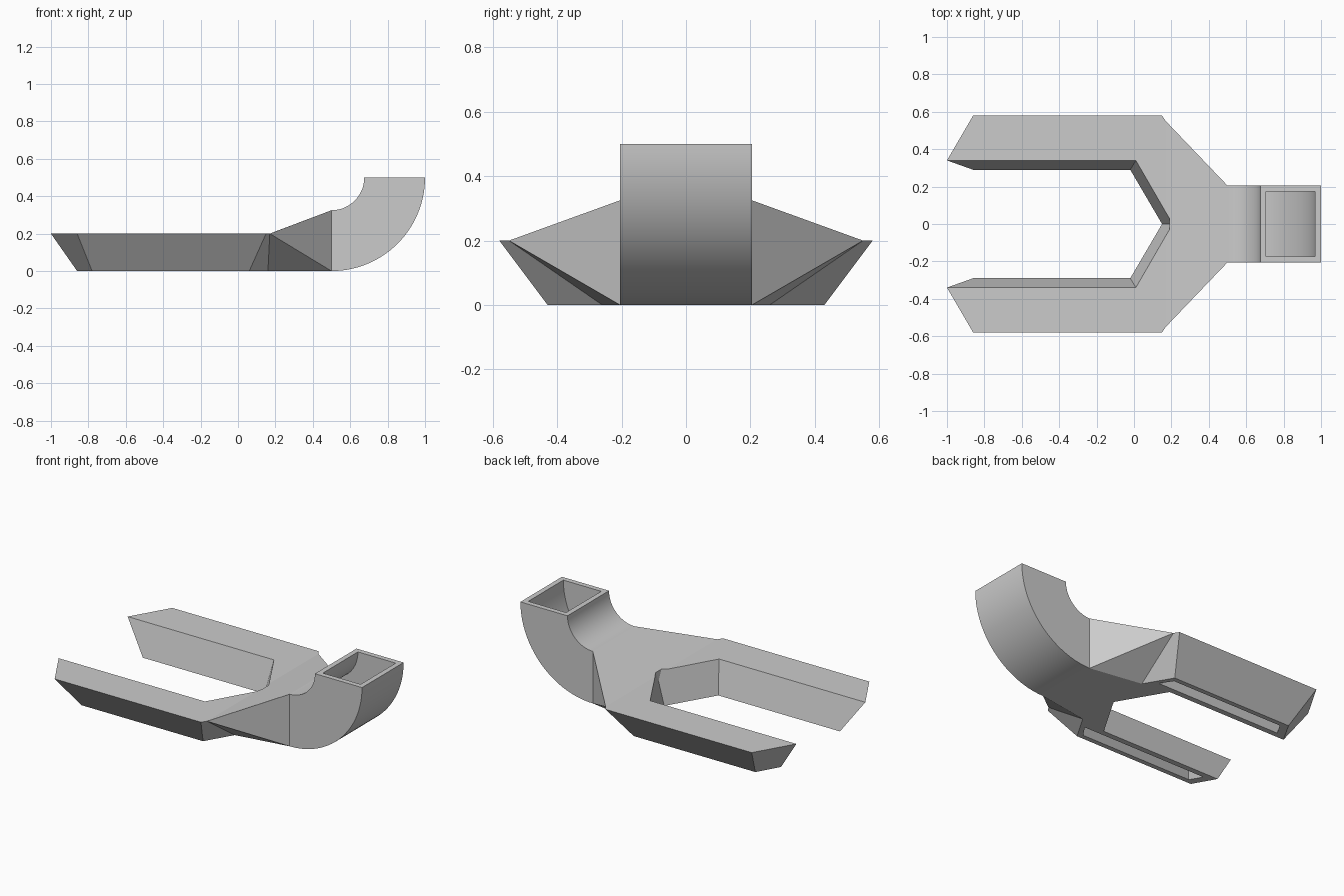
import bpy, bmesh, math

cube = bpy.data.objects.get("Cube")
if cube:
    bpy.data.objects.remove(cube, do_unlink=True)

grey = bpy.data.materials.new("light grey plastic")
grey.use_nodes = True
COLOUR = (0.6, 0.6, 0.6, 1)
grey.diffuse_color = COLOUR
grey.node_tree.nodes["Principled BSDF"].inputs["Base Color"].default_value = COLOUR


def finish(name, bm):
    """Turn a bmesh into a named object with the shared material."""
    mesh = bpy.data.meshes.new(name)
    bm.to_mesh(mesh)
    bm.free()
    mesh.materials.append(grey)
    obj = bpy.data.objects.new(name, mesh)
    bpy.context.collection.objects.link(obj)
    return obj


# Forked body: one half from named corners, mirrored across y = 0
TOP, ROOF = 0.2, 0.165
corners = {
    # upper outline of the arm
    "T0": (-1, 0.34, TOP), "T1": (-0.86, 0.58, TOP), "T2": (0.15, 0.58, TOP),
    "T3": (0.17, 0.55, TOP), "P": (0.17, 0.063, TOP), "T8": (0.01, 0.34, TOP),
    # rising hub and crotch of the fork
    "T4": (0.5, 0.205, 0.325), "T5": (0.5, 0, 0.325),
    "T6": (0.19, 0, 0.208), "T7": (0.19, 0.03, 0.208), "V": (0.19, 0, 0.145),
    # underside outline
    "B0": (-0.86, 0.29, 0), "B1": (-0.78, 0.43, 0), "B2": (0.06, 0.43, 0),
    "B3": (0.16, 0.26, 0), "B4": (0.5, 0.205, 0), "B5": (0.5, 0, 0),
    "B6": (0.15, 0, 0), "B8": (-0.02, 0.29, 0),
    # slot mouth and pocket roof
    "S0": (-0.785, 0.325, 0), "S1": (-0.74, 0.4, 0),
    "S2": (0.04, 0.4, 0), "S3": (0.09, 0.325, 0),
    "R0": (-0.92, 0.365, ROOF), "R1": (-0.835, 0.515, ROOF),
    "R2": (0.1, 0.515, ROOF), "R3": (0.12, 0.365, ROOF),
}
faces = [
    "T0 T8 P T3 T2 T1", "P T7 T6 T5 T4 T3",            # top
    "T0 T1 B1 B0", "T1 T2 B2 B1", "T2 T3 B3 B2",       # outer sides
    "T3 B4 B3", "T3 T4 B4",                            # hub flare
    "T0 B0 B8 T8", "T8 B8 B6 V T7 P", "T6 T7 V",       # inner sides
    "B0 B1 S1 S0", "B1 B2 S2 S1", "B2 B3 S3 S2",       # underside
    "B3 B4 B5 B6 S3", "B6 B8 S3", "B8 B0 S0 S3",
    "S0 S1 R1 R0", "S1 S2 R2 R1", "S2 S3 R3 R2", "S3 S0 R0 R3",  # pocket
    "R0 R1 R2 R3",
]
bm = bmesh.new()
verts = {key: bm.verts.new(co) for key, co in corners.items()}
for face in faces:
    bm.faces.new([verts[key] for key in face.split()])
bmesh.ops.recalc_face_normals(bm, faces=bm.faces[:])
body = finish("forked_body", bm)
mirror = body.modifiers.new("mirror", "MIRROR")
mirror.use_axis = (False, True, False)
mirror.use_clip = True
mirror.merge_threshold = 0.0005

# Hollow elbow: outer and inner rectangular tubes swept round a quarter turn
STEPS, CENTRE, WALL = 28, 0.5, 0.032
R_IN, R_OUT, HALF = 0.175, 0.5, 0.205


def ring(bm, angle, inset):
    """Rectangular section of the tube at an angle round the bend."""
    y = HALF - inset
    section = ((R_IN + inset, -y), (R_OUT - inset, -y),
               (R_OUT - inset, y), (R_IN + inset, y))
    return [bm.verts.new((CENTRE + r * math.cos(angle), w,
                          CENTRE + r * math.sin(angle))) for r, w in section]


def bridge(bm, a, b):
    for i in range(4):
        j = (i + 1) % 4
        bm.faces.new((a[i], a[j], b[j], b[i]))


bm = bmesh.new()
angles = [-math.pi / 2 * (1 - i / STEPS) for i in range(STEPS + 1)]
outer = [ring(bm, a, 0) for a in angles]
inner = [ring(bm, a, WALL) for a in angles]
for skin in (outer, inner):
    for a, b in zip(skin, skin[1:]):
        bridge(bm, a, b)
bridge(bm, outer[-1], inner[-1])
# passage running on into the hub
deep = [bm.verts.new((0.22, y, z))
        for z, y in ((0.18, -0.19), (0.04, -0.19), (0.04, 0.19), (0.18, 0.19))]
bridge(bm, deep, inner[0])
bm.faces.new(deep)
bmesh.ops.recalc_face_normals(bm, faces=bm.faces[:])
elbow = finish("elbow_socket", bm)

# Smooth the bend, keep the edges sharp
bpy.ops.object.select_all(action="DESELECT")
elbow.select_set(True)
bpy.context.view_layer.objects.active = elbow
bpy.ops.object.shade_smooth_by_angle(angle=math.radians(30))
